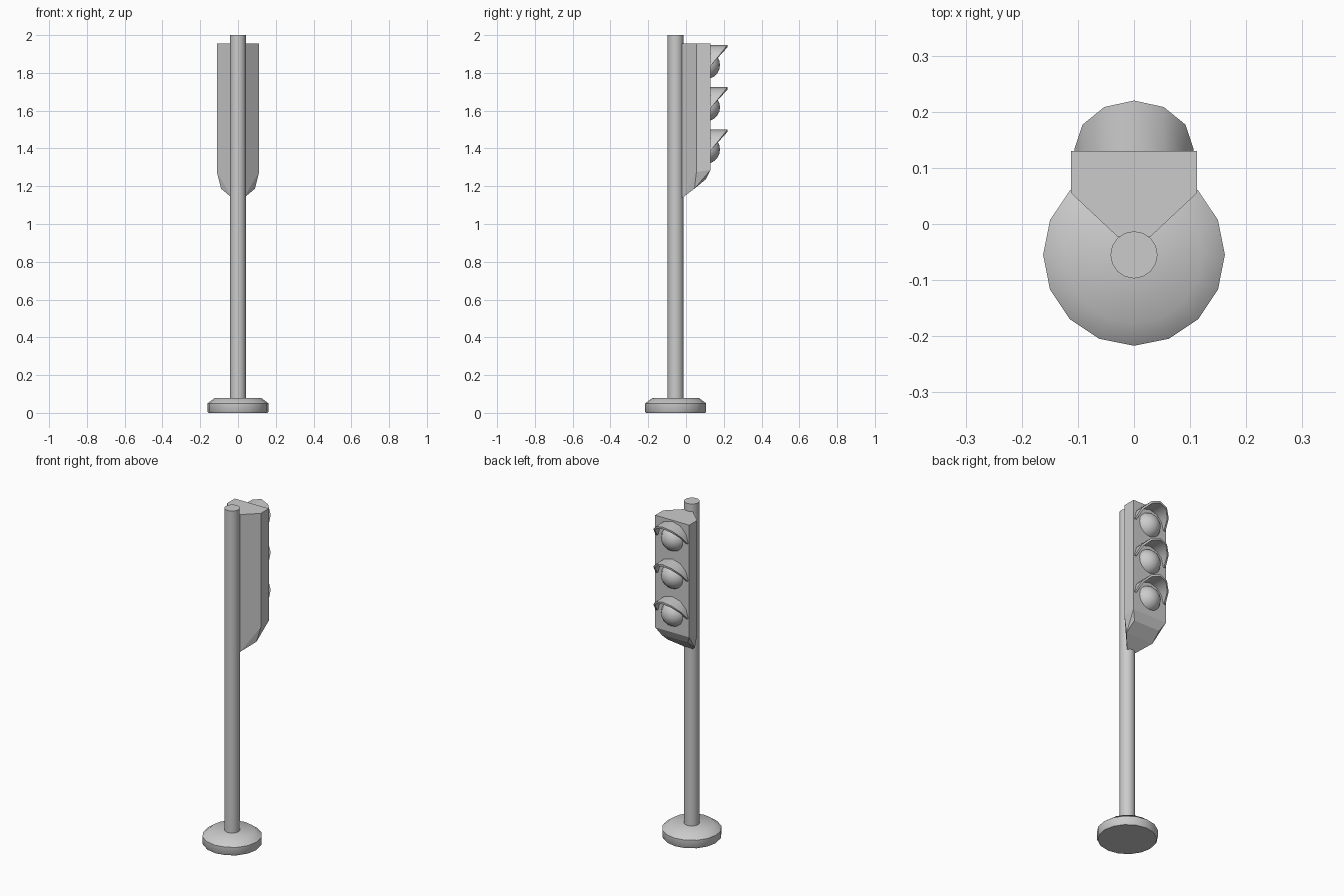
import bpy
import bmesh
from math import sin, cos, pi, radians

if "Cube" in bpy.data.objects:
    bpy.data.objects.remove(bpy.data.objects["Cube"])

grey = bpy.data.materials.new("light_grey")
grey.use_nodes = True
colour = (0.6, 0.6, 0.6, 1)
grey.diffuse_color = colour
grey.node_tree.nodes["Principled BSDF"].inputs["Base Color"].default_value = colour

POLE_Y = -0.055
FACE_Y = 0.13


def finish(name, bm, smooth=None):
    bmesh.ops.recalc_face_normals(bm, faces=bm.faces)
    mesh = bpy.data.meshes.new(name)
    bm.to_mesh(mesh)
    bm.free()
    obj = bpy.data.objects.new(name, mesh)
    bpy.context.collection.objects.link(obj)
    mesh.materials.append(grey)
    if smooth:
        bpy.ops.object.select_all(action="DESELECT")
        obj.select_set(True)
        bpy.context.view_layer.objects.active = obj
        bpy.ops.object.shade_smooth_by_angle(angle=radians(smooth))
    return obj


def turned(name, profile, sides, smooth):
    """Solid of revolution around the pole axis from (radius, height) pairs."""
    bm = bmesh.new()
    rings = [[bm.verts.new((r * cos(2 * pi * i / sides),
                            POLE_Y + r * sin(2 * pi * i / sides), z))
              for i in range(sides)] for r, z in profile]
    for low, high in zip(rings, rings[1:]):
        for i in range(sides):
            j = (i + 1) % sides
            bm.faces.new((low[i], low[j], high[j], high[i]))
    bm.faces.new(rings[0])
    bm.faces.new(rings[-1])
    return finish(name, bm, smooth)


# Base and pole
turned("base", [(0.157, 0), (0.162, 0.008), (0.162, 0.05), (0.122, 0.08)], 16, 40)
turned("pole", [(0.042, 0.07), (0.042, 2.0)], 16, 40)

# Housing: tapered toward the pole, sloped and narrowed underneath
half = [(0.112, FACE_Y, 1.955), (0.112, 0.055, 1.955), (0.03, -0.022, 1.955),
        (0.112, FACE_Y, 1.286), (0.112, 0.055, 1.275),
        (0.085, 0.105, 1.237), (0.09, 0.045, 1.187), (0.03, -0.022, 1.137)]
bm = bmesh.new()
for x, y, z in half:
    for side in (1, -1):
        bm.verts.new((side * x, y, z))
bmesh.ops.convex_hull(bm, input=bm.verts)
bmesh.ops.dissolve_limit(bm, angle_limit=radians(2), verts=bm.verts, edges=bm.edges)
finish("housing", bm)


def lens(name, z):
    bm = bmesh.new()
    bmesh.ops.create_uvsphere(bm, u_segments=16, v_segments=10, radius=0.075)
    # Keep only the part in front of the housing
    bmesh.ops.bisect_plane(bm, geom=bm.verts[:] + bm.edges[:] + bm.faces[:],
                           plane_co=(0, 0.02, 0), plane_no=(0, 1, 0), clear_inner=True)
    bmesh.ops.translate(bm, verts=bm.verts, vec=(0, FACE_Y - 0.025, z))
    finish(name, bm, 40)


def visor(name, z, outer=0.106, inner=0.094, reach=0.09, steps=6):
    """Half-ring hood, longest at the top and fading out at the sides."""
    bm = bmesh.new()
    sections = []
    for i in range(steps + 1):
        t = pi * i / steps
        tip = FACE_Y + 0.004 + (reach - 0.004) * sin(t)
        corners = [(outer, FACE_Y - 0.005), (outer, tip), (inner, tip), (inner, FACE_Y - 0.005)]
        sections.append([bm.verts.new((r * cos(t), y, z + r * sin(t))) for r, y in corners])
    for a, b in zip(sections, sections[1:]):
        for k in range(4):
            n = (k + 1) % 4
            bm.faces.new((a[k], a[n], b[n], b[k]))
    bm.faces.new(sections[0])
    bm.faces.new(sections[-1])
    finish(name, bm, 40)


# Three signal lamps, each with a hood
for i, label in enumerate(("top", "middle", "bottom")):
    height = 1.842 - 0.224 * i
    lens(label + "_lens", height)
    visor(label + "_visor", height)
